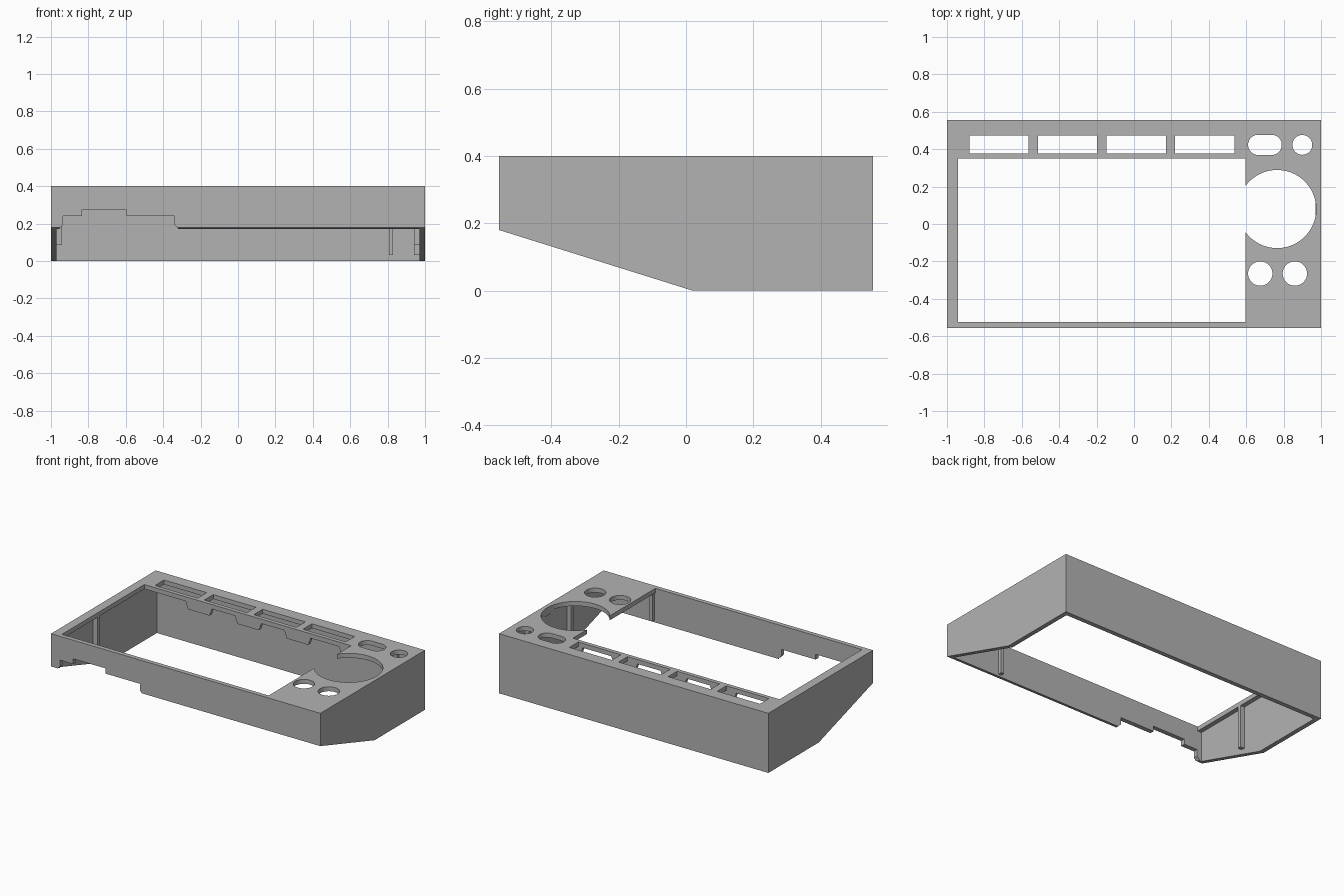
import bpy, bmesh, math
from mathutils import Matrix, Vector

if "Cube" in bpy.data.objects:
    bpy.data.objects.remove(bpy.data.objects["Cube"])

grey = bpy.data.materials.new("plain grey")
grey.use_nodes = True
COLOR = (0.45, 0.45, 0.45, 1)
grey.diffuse_color = COLOR
grey.node_tree.nodes["Principled BSDF"].inputs["Base Color"].default_value = COLOR

W, D, H, T = 1.0, 0.555, 0.4, 0.03   # half width, half depth, height, wall
UNDER = H - T                        # underside of the top plate


def prism(name, outline, low, high, axis="z"):
    """Extrude a 2D outline along an axis: x uses (y, z), y uses (x, z), z uses (x, y)."""
    place = {"x": lambda p, t: (t, *p),
             "y": lambda p, t: (p[0], t, p[1]),
             "z": lambda p, t: (*p, t)}[axis]
    bm = bmesh.new()
    face = bm.faces.new([bm.verts.new(place(p, low)) for p in outline])
    top = bmesh.ops.extrude_face_region(bm, geom=[face])["geom"]
    offset = Vector(place((0, 0), high - low))
    bmesh.ops.translate(bm, vec=offset, verts=[v for v in top if isinstance(v, bmesh.types.BMVert)])
    bmesh.ops.recalc_face_normals(bm, faces=bm.faces)
    mesh = bpy.data.meshes.new(name)
    bm.to_mesh(mesh)
    bm.free()
    mesh.materials.append(grey)
    obj = bpy.data.objects.new(name, mesh)
    bpy.context.collection.objects.link(obj)
    return obj


def rect(x0, x1, y0, y1):
    return [(x0, y0), (x1, y0), (x1, y1), (x0, y1)]


def capsule(cx, cy, r, half=0.0, n=64):
    """Circle, or a long rounded hole when half is above zero."""
    points = []
    for i in range(n):
        a = 2 * math.pi * (i + 0.5) / n
        points.append((cx + r * math.cos(a) + math.copysign(half, math.cos(a)), cy + r * math.sin(a)))
    return points


def cut(body, cutter):
    mod = body.modifiers.new("cut", "BOOLEAN")
    mod.operation, mod.solver, mod.object = "DIFFERENCE", "EXACT", cutter
    bpy.context.view_layer.objects.active = body
    bpy.ops.object.modifier_apply(modifier=mod.name)
    bpy.data.objects.remove(cutter)


# Case: wedge-shaped side profile, hollow and open below
case = prism("case", [(-D, 0.18), (0.02, 0), (D, 0), (D, H), (-D, H)], -W, W, "x")
cut(case, prism("cavity", rect(T - W, W - T, T - D, D - T), -0.2, UNDER))

# Openings through the top plate
openings = [rect(-0.94, 0.595, T - D, 0.35)]
openings += [rect(x, x + 0.317, 0.377, 0.472) for x in (-0.88, -0.514, -0.147, 0.219)]
openings += [capsule(0.675, -0.265, 0.065), capsule(0.86, -0.265, 0.065),
             capsule(0.9, 0.423, 0.053), capsule(0.7, 0.423, 0.054, 0.036),
             capsule(0.765, 0.08, 0.209)]
for outline in openings:
    cut(case, prism("opening", outline, UNDER - 0.02, H + 0.1))

# Stepped notch in the lower edge of the front wall
notch = [(-0.955, 0.1), (-0.955, 0.175), (-0.935, 0.195), (-0.935, 0.24), (-0.835, 0.24),
         (-0.835, 0.275), (-0.595, 0.275), (-0.595, 0.24), (-0.34, 0.24), (-0.34, 0.195),
         (-0.32, 0.175), (-0.32, 0.1)]
cut(case, prism("notch", notch, -D - 0.1, T - D + 0.002, "y"))

# Tabs hanging below the bars between the slots
for i in range(4):
    x = -0.537 + 0.3665 * i
    half = 0.1 if i < 3 else 0.06
    prism("slot_tab", [(x - half, UNDER + 0.005), (x - half + 0.02, 0.32),
                       (x + half - 0.02, 0.32), (x + half, UNDER + 0.005)], 0.351, 0.374, "y")

# Slim ribs standing on the inner walls
prism("left_rib", rect(0.94, W - T + 0.005, -0.15, -0.125), 0.085, UNDER + 0.005)
prism("right_rib", rect(T - W - 0.005, -0.94, -0.15, -0.125), 0.085, UNDER + 0.005)
prism("front_rib", rect(0.6, 0.622, T - D - 0.005, -0.5), 0.185, UNDER + 0.005)
prism("back_rib", rect(0.807, 0.829, 0.5, D - T + 0.005), 0.033, UNDER + 0.005)
prism("corner_rib", rect(0.94, W - T + 0.005, 0.3, 0.322), 0.033, UNDER + 0.005)

# Smooth the round holes, keep the edges crisp
bpy.ops.object.select_all(action="DESELECT")
case.select_set(True)
bpy.context.view_layer.objects.active = case
bpy.ops.object.shade_smooth_by_angle(angle=math.radians(25))
